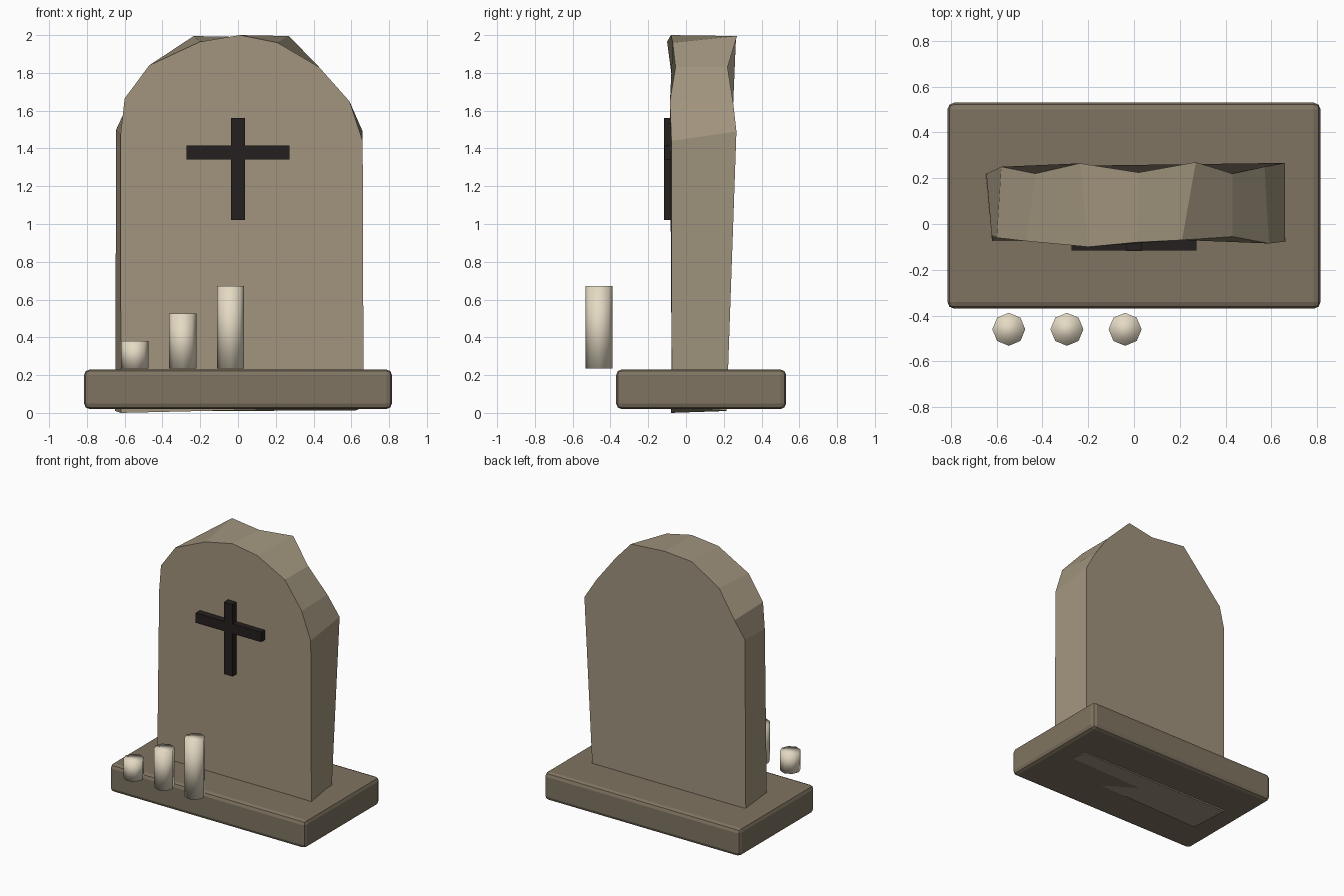
import bpy, bmesh
from mathutils import Matrix

if "Cube" in bpy.data.objects:
    bpy.data.objects.remove(bpy.data.objects["Cube"])


def material(name, rgb):
    m = bpy.data.materials.new(name)
    m.diffuse_color = (*rgb, 1)
    m.use_nodes = True
    m.node_tree.nodes["Principled BSDF"].inputs["Base Color"].default_value = m.diffuse_color
    return m


STONE = material("stone", (0.36, 0.30, 0.21))
PLINTH = material("plinth_stone", (0.215, 0.175, 0.12))
IRON = material("dark_iron", (0.018, 0.014, 0.013))
WAX = material("wax", (0.78, 0.70, 0.55))


def make_object(name, bm, mat, smooth=False):
    bmesh.ops.recalc_face_normals(bm, faces=bm.faces[:])
    for f in bm.faces:
        f.smooth = smooth
    me = bpy.data.meshes.new(name)
    bm.to_mesh(me)
    bm.free()
    me.materials.append(mat)
    ob = bpy.data.objects.new(name, me)
    bpy.context.collection.objects.link(ob)
    return ob


def add_box(bm, lo, hi):
    size = [h - l for l, h in zip(lo, hi)]
    mid = [(h + l) / 2 for l, h in zip(lo, hi)]
    bmesh.ops.create_cube(bm, size=1, matrix=Matrix.Translation(mid) @ Matrix.Diagonal((*size, 1)))


# Bevelled plinth
bm = bmesh.new()
add_box(bm, (-0.815, -0.37, 0.02), (0.815, 0.53, 0.23))
plinth = make_object("plinth", bm, PLINTH)
bev = plinth.modifiers.new("bevel", "BEVEL")
bev.width = 0.03
bev.segments = 2

# Rough hewn headstone: uneven arch outlines for front and back, bridged
front = [(-0.62, -0.08, 0.0), (-0.622, -0.05, 1.47), (-0.60, -0.06, 1.665),
         (-0.47, -0.075, 1.84), (-0.20, -0.10, 1.965), (0.01, -0.08, 2.0),
         (0.21, -0.07, 1.96), (0.43, -0.055, 1.83), (0.59, -0.085, 1.65),
         (0.66, -0.077, 1.44), (0.665, -0.075, 0.03)]
back = [(-0.65, 0.215, 0.01), (-0.645, 0.22, 1.50), (-0.58, 0.25, 1.64),
        (-0.43, 0.22, 1.83), (-0.235, 0.265, 1.995), (0.02, 0.225, 1.99),
        (0.27, 0.27, 1.995), (0.43, 0.22, 1.83), (0.57, 0.25, 1.64),
        (0.66, 0.267, 1.49), (0.62, 0.215, 0.012)]
bm = bmesh.new()
fv = [bm.verts.new(p) for p in front]
bv = [bm.verts.new(p) for p in back]
bm.faces.new(fv)
bm.faces.new(bv[::-1])
for i in range(len(fv)):
    j = (i + 1) % len(fv)
    bm.faces.new((fv[i], bv[i], bv[j], fv[j]))
make_object("headstone", bm, STONE)

# Cross on the headstone front
for name, lo, hi in (("cross_upright", (-0.036, -0.117, 1.02), (0.036, -0.06, 1.562)),
                     ("cross_arm", (-0.273, -0.115, 1.342), (0.273, -0.06, 1.416))):
    bm = bmesh.new()
    add_box(bm, lo, hi)
    make_object(name, bm, IRON)

# Three candles of rising height
for i, (x, top) in enumerate(((-0.547, 0.38), (-0.293, 0.525), (-0.039, 0.673))):
    bm = bmesh.new()
    h = top - 0.235
    bmesh.ops.create_cone(bm, cap_ends=True, segments=8, radius1=0.072, radius2=0.072, depth=h,
                          matrix=Matrix.Translation((x, -0.46, 0.235 + h / 2)))
    make_object(f"candle_{i + 1}", bm, WAX, smooth=True)
